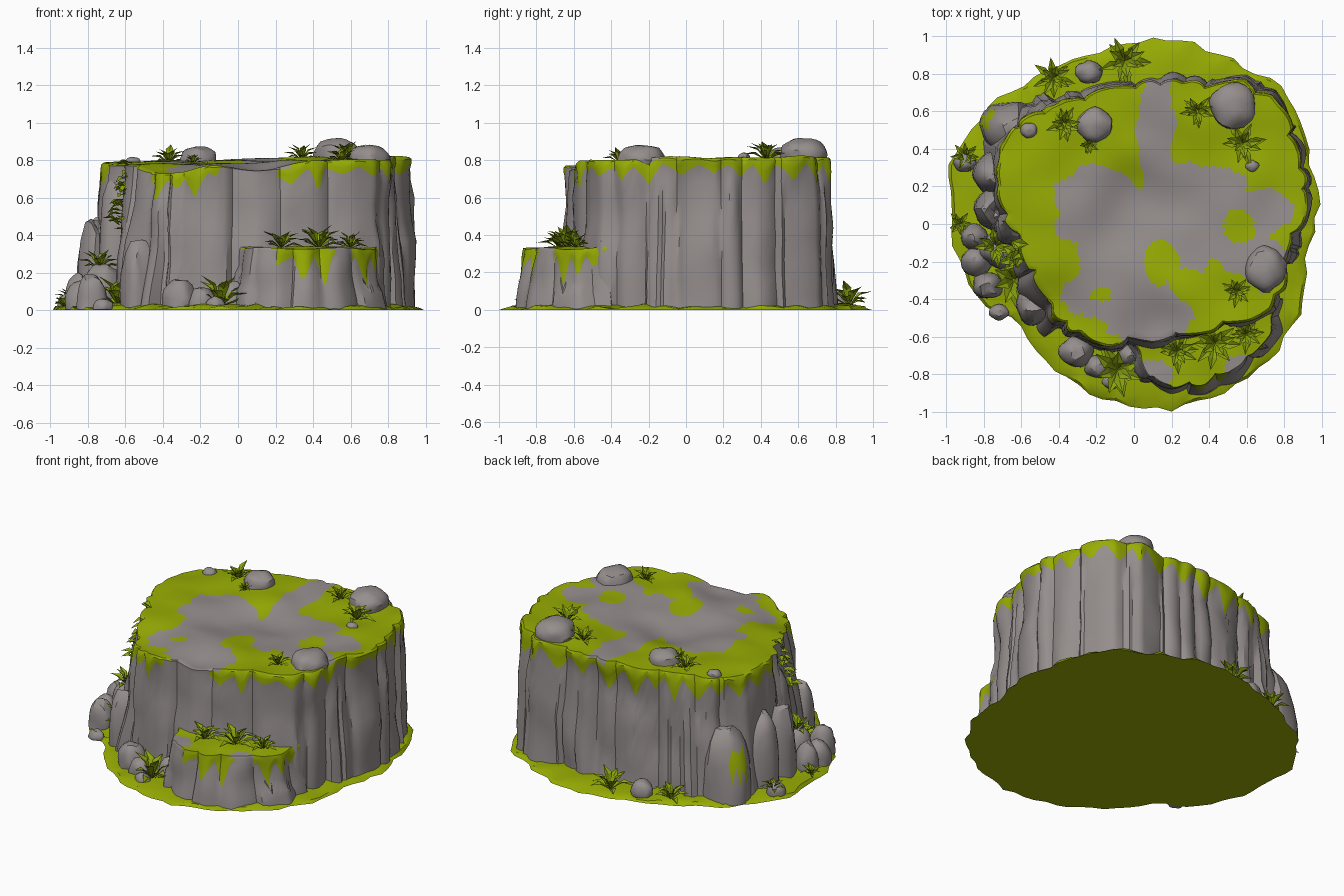
import bpy, bmesh, math, random
from mathutils import Vector, Matrix, noise

if "Cube" in bpy.data.objects:
    bpy.data.objects.remove(bpy.data.objects["Cube"])

random.seed(11)
R = random.uniform


def material(name, rgb):
    m = bpy.data.materials.new(name)
    m.diffuse_color = (*rgb, 1)
    m.use_nodes = True
    m.node_tree.nodes["Principled BSDF"].inputs["Base Color"].default_value = m.diffuse_color
    return m


STONE = material("grey stone", (0.30, 0.27, 0.265))
MOSS = material("moss green", (0.31, 0.41, 0.001))
LEAF = material("leaf green", (0.25, 0.36, 0.004))


def finish(name, bm, mats, angle=32):
    me = bpy.data.meshes.new(name)
    bm.to_mesh(me)
    bm.free()
    for m in mats:
        me.materials.append(m)
    me.shade_smooth()
    me.set_sharp_from_angle(angle=math.radians(angle))
    ob = bpy.data.objects.new(name, me)
    bpy.context.collection.objects.link(ob)
    return ob


def resample(pts, n):
    """Spread n points evenly along a closed outline."""
    pts = [Vector(p) for p in pts]
    edges = list(zip(pts, pts[1:] + pts[:1]))
    total = sum((b - a).length for a, b in edges)
    out, e, start = [], 0, 0.0
    for i in range(n):
        d = total * i / n
        while d > start + (edges[e][1] - edges[e][0]).length:
            start += (edges[e][1] - edges[e][0]).length
            e += 1
        a, b = edges[e]
        out.append(a.lerp(b, (d - start) / (b - a).length))
    return out


def in_blobs(x, y, blobs):
    wob = 0.35 * noise.noise(Vector((x * 7, y * 7, 3)))
    return any(math.hypot((x - a) / rx, (y - b) / ry) + wob < 1 for a, b, rx, ry in blobs)


def cliff(name, outline, centre, n, rings, col, top, flare, rim_moss, top_moss):
    """Ring of rock pillars with a mossy, dripping rim and an uneven top."""
    c = Vector(centre)
    pts = resample(outline, n)
    # pillar bulges: (offset, lean, step height) per sample
    bulge = []
    while len(bulge) < n:
        w = min(random.randint(*col), n - len(bulge))
        shift, lean, step, tilt = R(-.015, .01), R(-.02, .015), R(.3, 1.6), R(-.012, .012)
        for k in range(w):
            u = 2 * (k + .5) / w - 1
            bulge.append((shift + tilt * u + .026 * (1 - abs(u) ** 2.2) - .014, lean, step - .15 * u * u))
    # drip length per sample
    drip = []
    while len(drip) < n:
        w, length = random.randint(5, 11), R(.04, .17)
        drip += [.04 + length * (1 - abs(2 * k / w - 1)) ** 1.3 for k in range(w)]
    bm = bmesh.new()
    low = (0, .1, .22, .36, .5, .64, .78, .9, 1)
    rows = [[] for _ in range(len(low) + 2)]
    rims = []
    for i, p in enumerate(pts):
        d = (p - c).normalized()
        off, lean, step = bulge[i]
        h = top(p.x, p.y)
        mossy = rim_moss(p.x, p.y)
        split = h - (drip[i] if mossy else .03)
        zs = [split * t for t in low] + [split + (h - split) * t for t in (.45, .8)]
        for r, z in enumerate(zs):
            t = z / h
            o = off + lean * (t - .5) + flare(p.x, p.y) * (1 - t) ** 1.2
            o += .03 * noise.noise(Vector((p.x * 5, p.y * 5, z * 5)))
            o += .015 if t < step < .8 else 0
            o += .006 if r >= len(low) and mossy else 0
            q = p + d * o
            rows[r].append(bm.verts.new((q.x, q.y, z)))
        rims.append(q)
    for k in range(rings):
        s = .985 * (1 - k / rings)
        ring = [c + (q - c) * s for q in rims]
        rows.append([bm.verts.new((q.x, q.y, top(q.x, q.y))) for q in ring])
    for r in range(len(rows) - 1):
        for i in range(n):
            j = (i + 1) % n
            f = bm.faces.new((rows[r][i], rows[r][j], rows[r + 1][j], rows[r + 1][i]))
            m = f.calc_center_median()
            if r >= len(low) + 1:
                f.material_index = int(top_moss(m.x, m.y))
            elif r >= len(low) - 1:
                f.material_index = int(rim_moss(pts[i].x, pts[i].y))
    bm.faces.new(rows[-1]).material_index = int(top_moss(*c))
    return finish(name, bm, (STONE, MOSS))


# --- mossy ground disc -------------------------------------------------
ground = [(.2, -1), (.5, -.9), (.75, -.72), (.9, -.47), (.93, -.2), (1, .1), (.95, .35), (.9, .52),
          (.8, .74), (.58, .86), (.5, .9), (.25, 1), (0, .99), (-.2, .92), (-.45, .84), (-.6, .74),
          (-.78, .65), (-.87, .5), (-1, .3), (-.97, .08), (-1, -.02), (-.93, -.25), (-.8, -.45),
          (-.65, -.5), (-.52, -.68), (-.38, -.83), (-.2, -.93), (0, -.98)]
bm = bmesh.new()
edge = [p * R(.975, 1.0) if i % 3 else p for i, p in enumerate(resample(ground, 84))]
rows = [[bm.verts.new((p.x * s, p.y * s, max(0, z + (R(-.01, .012) if z else 0)))) for p in edge]
        for s, z in ((1, 0), (.985, .012), (.93, .018), (.86, .025), (.7, .03))]
for a, b in zip(rows, rows[1:]):
    for i in range(len(edge)):
        j = (i + 1) % len(edge)
        bm.faces.new((a[i], a[j], b[j], b[i]))
bm.faces.new(rows[-1])
bm.faces.new(rows[0][::-1])
finish("mossy_ground", bm, (MOSS,))

# --- main plateau ------------------------------------------------------
plateau = [(-.3, -.6), (-.1, -.63), (.1, -.64), (.25, -.61), (.42, -.56), (.6, -.5), (.72, -.44),
           (.78, -.32), (.83, -.15), (.88, 0), (.91, .2), (.88, .38), (.81, .53), (.73, .69), (.58, .76),
           (.4, .75), (.2, .76), (0, .73), (-.25, .68), (-.45, .62), (-.6, .54), (-.7, .4), (-.7, .2),
           (-.69, .02), (-.58, -.08), (-.55, -.3), (-.45, -.48)]
bare = [(0, -.02, .42, .22), (.12, .45, .1, .36), (.36, .13, .26, .2), (-.1, -.3, .27, .22),
        (.06, -.5, .24, .2), (-.2, .15, .22, .16), (.68, .07, .18, .13), (.7, -.22, .12, .14),
        (.5, -.15, .27, .12), (-.28, -.38, .1, .1)]
patches = [(.55, -.01, .08, .09), (.13, -.2, .1, .11), (.3, -.33, .1, .08), (-.18, -.38, .06, .04),
           (.52, -.42, .17, .12), (.43, -.25, .05, .07), (-.38, -.2, .1, .12), (-.28, -.58, .14, .08)]


def dent(x, y, a, b, w):
    return math.exp(-((x - a) ** 2 + (y - b) ** 2) / w)


def plateau_top(x, y):
    return (.795 + .018 * x + .012 * y - .06 * dent(x, y, .05, .1, .06) - .05 * dent(x, y, -.38, -.5, .05)
            - .04 * dent(x, y, .08, -.6, .04) + .02 * noise.noise(Vector((x * 4, y * 4, 0))))


cliff("plateau", plateau, (.1, .08), 260, 28, (6, 17), plateau_top,
      lambda x, y: .1 if x < -.4 else .03,
      lambda x, y: not (y < -.4 and -.1 < x < .2) and not (x < -.48 and y < .08),
      lambda x, y: in_blobs(x, y, patches) or not in_blobs(x, y, bare))

# --- lower front ledge -------------------------------------------------
ledge = [(.02, -.7), (.08, -.82), (.22, -.87), (.38, -.86), (.52, -.79), (.64, -.7), (.74, -.58),
         (.75, -.42), (.4, -.36), (.03, -.5)]
cliff("front_ledge", ledge, (.38, -.62), 110, 10, (8, 14),
      lambda x, y: .335 + .04 * (y + .65) + .02 * noise.noise(Vector((x * 5, y * 5, 1))),
      lambda x, y: .045,
      lambda x, y: .2 < x < .52 or x > .62,
      lambda x, y: not in_blobs(x, y, [(.1, -.8, .1, .08), (.56, -.76, .07, .06)]))


# --- boulders and side pillars -----------------------------------------
def boulder(name, x, y, z, rx, ry, rz, power=2.4, moss_at=None):
    bm = bmesh.new()
    bmesh.ops.create_icosphere(bm, subdivisions=3, radius=1)
    seed, turn = Vector((R(0, 50), R(0, 50), R(0, 50))), Matrix.Rotation(R(0, 1), 3, 'Z')
    for v in bm.verts:
        d = v.co.normalized()
        s = sum(abs(a) ** power for a in d) ** (-1 / power)
        s *= 1 + .13 * noise.noise(d * 1.7 + seed)
        q = turn @ (d * s)
        v.co = (x + q.x * rx, y + q.y * ry, max(.004, z + q.z * rz))
    if moss_at:
        for f in bm.faces:
            f.material_index = int((f.calc_center_median() - Vector(moss_at)).length < .075)
    finish(name, bm, (STONE, MOSS), 28)


for b in [(.53, .63, .83, .12, .12, .085), (.70, -.24, .80, .105, .12, .08), (-.21, .53, .80, .09, .09, .07),
          (-.56, .5, .78, .045, .04, .035), (.63, .31, .81, .035, .03, .03)]:
    boulder("top_boulder", *b)
for b in [(-.24, .81, .03, .07, .06, .08), (-.9, .33, .02, .06, .05, .07), (-.78, -.33, .02, .08, .07, .17),
          (-.84, -.2, .02, .08, .08, .13), (-.85, -.07, .02, .07, .07, .17), (-.72, -.47, .01, .05, .04, .05),
          (-.31, -.68, .02, .09, .08, .15), (-.19, -.76, .02, .07, .06, .1), (-.12, -.84, .01, .05, .04, .06),
          (-.02, -.7, .02, .06, .06, .13)]:
    boulder("ground_boulder", *b)
for b in [(-.76, .27, 0, .09, .11, .46), (-.76, .08, 0, .09, .1, .47), (-.72, -.14, 0, .1, .09, .24),
          (-.64, -.02, 0, .1, .09, .7), (-.53, -.44, 0, .09, .1, .36)]:
    boulder("side_pillar", *b, power=3)
boulder("back_pillar", -.66, .51, 0, .15, .14, .46, 2.8, (-.8, .57, .27))


# --- plants ------------------------------------------------------------
def blade(bm, base, yaw, length, width, rise):
    """A folded, drooping leaf."""
    out = Vector((math.cos(yaw), math.sin(yaw), 0))
    side = Vector((-out.y, out.x, 0)) * width
    up = Vector((0, 0, 1))
    mid = base + (out * math.cos(rise) + up * math.sin(rise)) * length * .55
    tip = mid + (out * math.cos(rise - .5) + up * math.sin(rise - .5)) * length * .45
    b, l, m, r, t = [bm.verts.new(p) for p in (base, mid + side + up * width * .5, mid,
                                               mid - side + up * width * .5, tip)]
    for f in ((b, m, l), (b, r, m), (l, m, t), (m, r, t)):
        bm.faces.new(f)


def plant(x, y, z, size, count=14):
    bm = bmesh.new()
    for k in range(count):
        blade(bm, Vector((x, y, z)), k * 2.4 + R(-.3, .3), size * R(.75, 1.05), size * .16,
              .3 + 1.05 * k / count)
    finish("plant", bm, (LEAF,), 15)


for p in [(-.37, .53, .78, .13), (-.24, .42, .78, .07), (.34, .6, .8, .11), (.58, .43, .8, .14),
          (.55, -.36, .79, .1), (.23, -.68, .33, .13), (.43, -.64, .33, .16), (.6, -.59, .33, .11),
          (-.09, -.78, .02, .2), (-.05, .87, .02, .16), (-.43, .78, .02, .13), (-.9, .36, .05, .09),
          (-.64, -.3, .02, .2), (-.74, -.12, .22, .13), (-.93, 0, .02, .08), (-.58, -.12, .4, .13)]:
    plant(*p)

# hanging vine on the left wall
bm = bmesh.new()
for k in range(22):
    t = k / 21
    blade(bm, Vector((-.56 - .07 * t, -.11 - .07 * t, .78 - .33 * t)), math.pi + R(-.8, 1.6), R(.07, .11),
          .025, R(-.5, .5))
finish("hanging_vine", bm, (LEAF,), 15)
